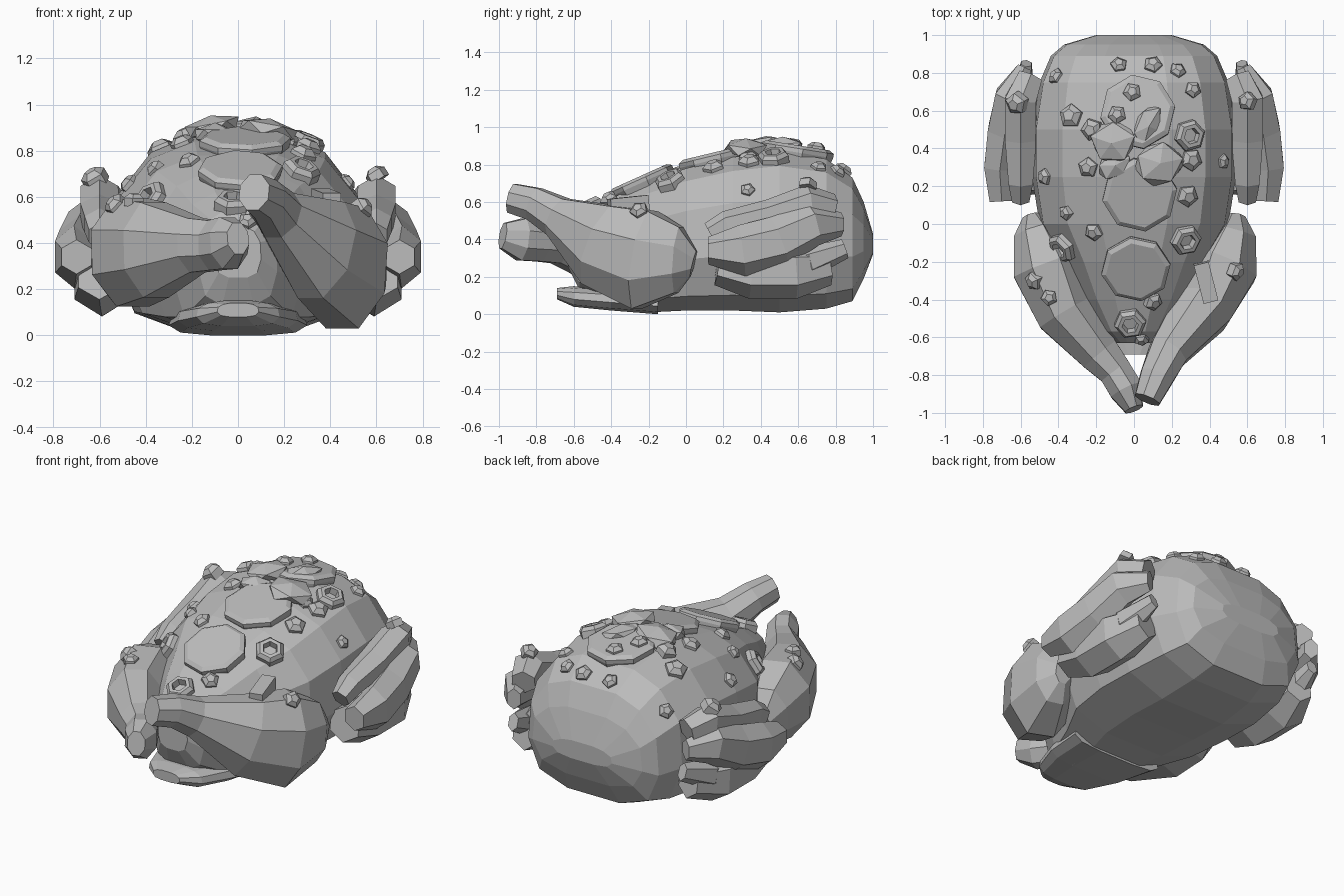
import bpy, bmesh, random
from math import cos, sin, tau
from mathutils import Vector, Matrix
from mathutils.bvhtree import BVHTree

random.seed(4)
cube = bpy.data.objects.get("Cube")
if cube:
    bpy.data.objects.remove(cube)

stone = bpy.data.materials.new("stone grey")
stone.use_nodes = True
colour = (0.5, 0.5, 0.5, 1)
stone.diffuse_color = colour
stone.node_tree.nodes["Principled BSDF"].inputs["Base Color"].default_value = colour

skins = []  # surfaces that the studs and plates can sit on


def finish(name, bm, skin=False):
    bmesh.ops.recalc_face_normals(bm, faces=bm.faces)
    if skin:
        skins.append(BVHTree.FromBMesh(bm))
    mesh = bpy.data.meshes.new(name)
    bm.to_mesh(mesh)
    bm.free()
    mesh.materials.append(stone)
    obj = bpy.data.objects.new(name, mesh)
    bpy.context.collection.objects.link(obj)
    return obj


def loft(name, rings, skin=True):
    """Skin a list of equal closed rings and cap both ends."""
    bm = bmesh.new()
    rows = [[bm.verts.new(p) for p in ring] for ring in rings]
    for a, b in zip(rows, rows[1:]):
        for i in range(len(a)):
            j = (i + 1) % len(a)
            bm.faces.new((a[i], a[j], b[j], b[i]))
    bm.faces.new(rows[0])
    bm.faces.new(rows[-1])
    return finish(name, bm, skin)


def limb(name, stations, mirror=1, sides=8):
    """Faceted tube through stations of x, y, z, half width, half height."""
    mid = [Vector((s[0] * mirror, s[1], s[2])) for s in stations]
    rings = []
    for i, s in enumerate(stations):
        along = (mid[min(i + 1, len(mid) - 1)] - mid[max(i - 1, 0)]).normalized()
        side = along.cross(Vector((0, 0, 1))).normalized()
        up = side.cross(along)
        angles = [tau * (k + 0.5) / sides for k in range(sides)]
        rings.append([mid[i] + side * s[3] * 1.06 * cos(t) + up * s[4] * 1.06 * sin(t)
                      for t in angles])
    return loft(name, rings)


def section(y, w, low, high):
    half = [(0.4, 0), (0.83, 0.1), (1, 0.36), (0.96, 0.7), (0.7, 0.91), (0.35, 1)]
    pts = half + [(-x, z) for x, z in reversed(half)]
    return [(x * w, y, low + z * (high - low)) for x, z in pts]


# Body and lower jaw
loft("body", [section(*s) for s in [
    (-.63, .1, .25, .47), (-.57, .17, .13, .54), (-.4, .28, .02, .62),
    (-.2, .38, .01, .71), (0, .5, .02, .78), (.25, .54, .02, .84),
    (.5, .54, .01, .87), (.75, .5, .03, .83), (.89, .44, .07, .73),
    (.95, .37, .19, .6), (1, .2, .32, .43)]])
loft("lower_jaw", [section(*s) for s in [
    (-.69, .09, .08, .14), (-.6, .18, .04, .15), (-.4, .26, .02, .14),
    (-.15, .3, 0, .12)]], False)

# Front arms, one hand raised over the other
limb("left_arm", [
    (.07, -.93, .62, .07, .08), (.12, -.81, .59, .09, .09), (.18, -.68, .52, .105, .11),
    (.36, -.45, .37, .16, .23), (.47, -.22, .29, .19, .27), (.53, -.04, .29, .12, .18),
    (.54, .04, .27, .05, .07)])
limb("right_arm", [
    (0, -.98, .42, .05, .07), (-.04, -.88, .4, .09, .115), (-.1, -.78, .39, .09, .11),
    (-.18, -.69, .39, .11, .12), (-.36, -.47, .37, .16, .21), (-.46, -.22, .36, .19, .24),
    (-.52, -.04, .34, .12, .18), (-.54, .04, .32, .05, .07)])

# Folded hind legs
for label, m in (("left", 1), ("right", -1)):
    limb(label + "_thigh", [
        (.6, .13, .43, .05, .06), (.6, .22, .48, .07, .07), (.6, .45, .53, .09, .08),
        (.6, .66, .6, .09, .09), (.55, .78, .57, .07, .07)], m, 6)
    limb(label + "_shin", [
        (.7, .12, .34, .07, .07), (.71, .3, .34, .09, .13), (.68, .5, .39, .1, .13),
        (.65, .68, .48, .09, .11), (.58, .83, .48, .04, .06)], m, 6)
    limb(label + "_haunch", [
        (.6, .17, .26, .1, .1), (.59, .35, .23, .13, .14), (.59, .58, .23, .13, .14),
        (.55, .76, .26, .08, .1)], m, 6)
    limb(label + "_foot", [
        (.6, .5, .26, .03, .04), (.6, .66, .28, .08, .08), (.57, .85, .35, .03, .05)], m, 6)


def surface(x, y):
    hits = [s.ray_cast(Vector((x, y, 3)), Vector((0, 0, -1))) for s in skins]
    hits = [h for h in hits if h[0]]
    return max(hits, key=lambda h: h[0].z)[:2]


def turned(name, profile, sides, x, y, radius):
    """Spin a radius/height profile and sit it on the surface at x, y."""
    point, normal = surface(x, y)
    if normal.z < 0:
        normal = -normal
    place = Matrix.Translation(point) @ Vector((0, 0, 1)).rotation_difference(normal).to_matrix().to_4x4()
    spin = random.random() if sides < 8 else 0.2
    return loft(name, [[place @ Vector((r * radius * cos(tau * (k + spin) / sides),
                                        r * radius * sin(tau * (k + spin) / sides),
                                        h * radius)) for k in range(sides)]
                       for r, h in profile], False)


# Large octagonal back plates
plate = [(.9, -.25), (1, .05), (1, .16), (.87, .24)]
for x, y, r in [(.02, .59, .2), (.03, .16, .2), (.01, -.23, .185)]:
    turned("back_plate", plate, 8, x, y, r)

# Hollow hexagonal rings
hollow = [(1, -.3), (1, .3), (.78, .55), (.52, .55), (.45, .1)]
for x, y in [(.29, .47), (.27, -.08), (-.37, -.12), (-.02, -.52)]:
    turned("hollow_ring", hollow, 6, x, y, .085)

# Small five-sided studs
stud = [(1, -.5), (1, .3), (.5, .7)]
for x, y, r in [
        (-.41, .78, .045), (-.08, .84, .045), (.1, .84, .05), (.23, .81, .045),
        (.31, .71, .045), (-.33, .57, .065), (-.22, .5, .06), (-.62, .64, .06),
        (.6, .65, .05), (-.47, .25, .045), (-.24, .3, .055), (-.36, .06, .04),
        (-.21, -.04, .05), (.3, .34, .06), (.28, .15, .06), (.47, .33, .04),
        (-.53, -.3, .05), (-.45, -.39, .045), (.54, -.25, .05), (.1, -.41, .05),
        (.04, -.61, .04), (.22, .33, .05)]:
    turned("stud", stud, 5, x, y, r)
for x, y in [(-.01, .69), (-.09, .57)]:
    turned("plate_stud", [(1, -.5), (1, 1.2), (.5, 1.6)], 5, x, y, .05)


# Loose rock flakes on the hump and a block on the left arm
def rock(name, place, size, tilt, turn):
    bm = bmesh.new()
    bmesh.ops.create_icosphere(bm, subdivisions=1, radius=1)
    for v in bm.verts:
        v.co *= random.uniform(.9, 1.1)
    bm.transform(Matrix.Translation(place) @ Matrix.Rotation(turn, 4, "Z")
                 @ Matrix.Rotation(tilt, 4, "Y") @ Matrix.Diagonal((*size, 1)))
    finish(name, bm)


for place, size, tilt, turn in [
        ((-.11, .43, .9), (.13, .12, .05), -.2, .3),
        ((.07, .52, .9), (.08, .13, .05), .2, -.4),
        ((.13, .32, .89), (.15, .12, .05), .2, .2),
        ((-.1, .31, .87), (.11, .08, .05), 0, .5)]:
    rock("rock_flake", place, size, tilt, turn)

point, normal = surface(.38, -.31)
bm = bmesh.new()
bmesh.ops.create_cube(bm, size=1)
bm.transform(Matrix.Translation(point + normal * .015) @ Matrix.Rotation(.25, 4, "Z")
             @ Matrix.Rotation(.1, 4, "X") @ Matrix.Diagonal((.08, .21, .08, 1)))
finish("arm_block", bm)
